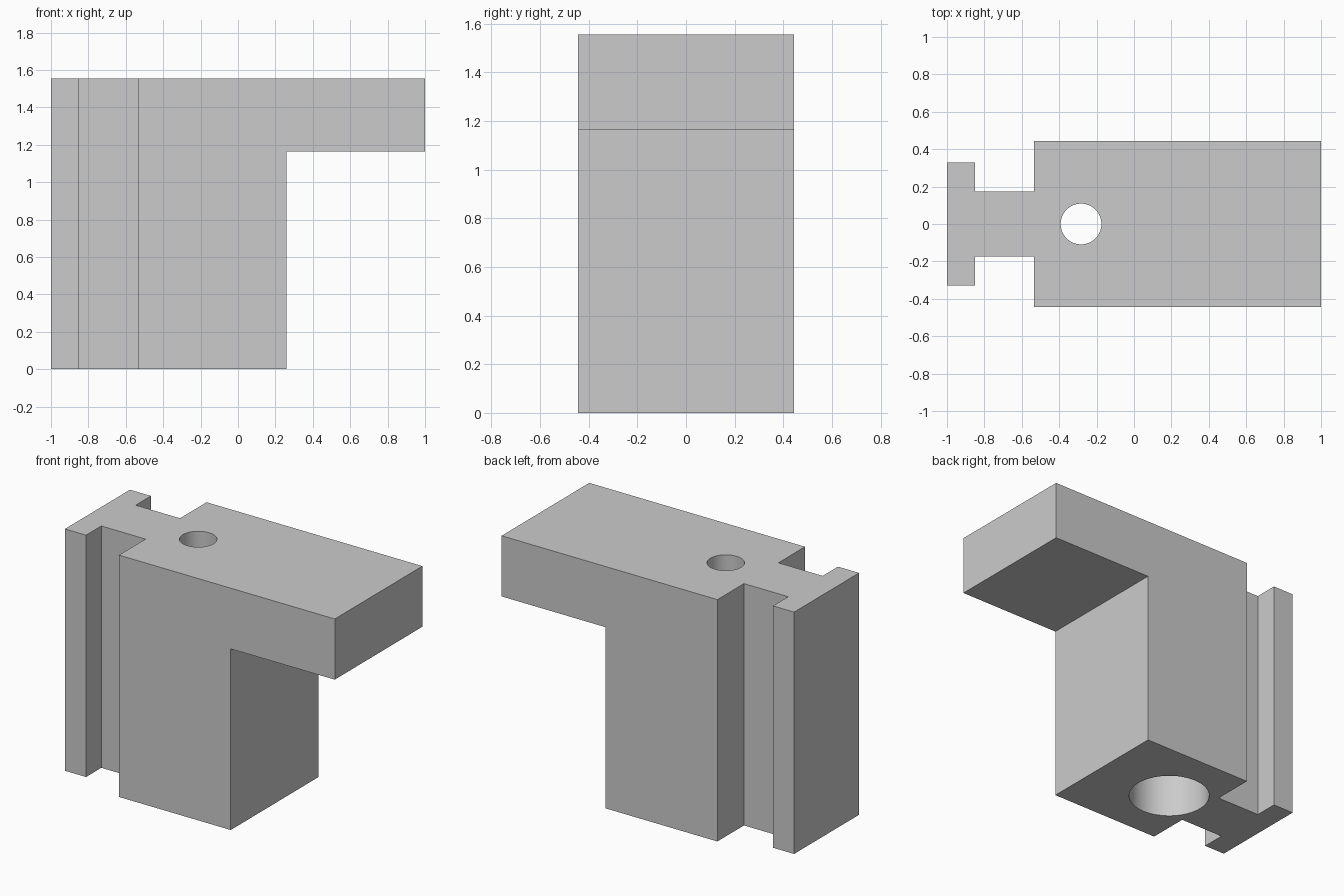
import bpy
import bmesh
import math
from mathutils import Vector

cube = bpy.data.objects.get("Cube")
if cube:
    bpy.data.objects.remove(cube, do_unlink=True)

HEIGHT, ARM_Z = 1.555, 1.165       # overall height, underside of the arm
COLUMN_X, ARM_X = 0.26, 1.0        # column face, end of the arm
HOLE_X = -0.283

grey = bpy.data.materials.new("plain_grey")
grey.use_nodes = True
colour = (0.6, 0.6, 0.6, 1)
grey.diffuse_color = colour
grey.node_tree.nodes["Principled BSDF"].inputs["Base Color"].default_value = colour


def add_object(name, bm):
    mesh = bpy.data.meshes.new(name)
    bmesh.ops.recalc_face_normals(bm, faces=bm.faces)
    bm.to_mesh(mesh)
    bm.free()
    mesh.materials.append(grey)
    obj = bpy.data.objects.new(name, mesh)
    bpy.context.collection.objects.link(obj)
    return obj


def extrude(bm, face, offset):
    """Extrude one face and return the new cap."""
    result = bmesh.ops.extrude_face_region(bm, geom=[face])["geom"]
    verts = [g for g in result if isinstance(g, bmesh.types.BMVert)]
    bmesh.ops.translate(bm, verts=verts, vec=offset)
    return next(g for g in result if isinstance(g, bmesh.types.BMFace))


# Column with T-shaped rail: half outline mirrored across y
half = [(-1, 0.33), (-0.85, 0.33), (-0.85, 0.175), (-0.535, 0.175),
        (-0.535, 0.445), (COLUMN_X, 0.445)]
outline = half + [(x, -y) for x, y in reversed(half)]
bm = bmesh.new()
base = bm.faces.new([bm.verts.new((x, y, 0)) for x, y in outline])
middle = extrude(bm, base, Vector((0, 0, ARM_Z)))
bottom = [bm.verts.new((x, y, 0)) for x, y in outline]
bm.faces.new(bottom)
bmesh.ops.remove_doubles(bm, verts=bm.verts, dist=1e-5)
extrude(bm, middle, Vector((0, 0, HEIGHT - ARM_Z)))
bmesh.ops.recalc_face_normals(bm, faces=bm.faces)

# Overhanging arm, pulled out of the upper column face
bm.faces.ensure_lookup_table()
side = max(bm.faces, key=lambda f: f.calc_center_median().x
           + f.calc_center_median().z * 0.01)
extrude(bm, side, Vector((ARM_X - COLUMN_X, 0, 0)))

# Remove any interior faces and merge coplanar ones
bmesh.ops.recalc_face_normals(bm, faces=bm.faces)
bmesh.ops.dissolve_limit(bm, angle_limit=math.radians(1),
                         verts=bm.verts, edges=bm.edges)
body = add_object("bracket_body", bm)


# Through hole and wide recess from below
def cut_hole(name, radius, z0, z1):
    bm = bmesh.new()
    bmesh.ops.create_cone(bm, cap_ends=True, segments=64, radius1=radius,
                          radius2=radius, depth=z1 - z0)
    bmesh.ops.translate(bm, verts=bm.verts, vec=(HOLE_X, 0, (z0 + z1) / 2))
    cutter = add_object(name, bm)
    cutter.hide_render = True
    mod = body.modifiers.new(name, 'BOOLEAN')
    mod.operation, mod.solver, mod.object = 'DIFFERENCE', 'EXACT', cutter
    bpy.context.view_layer.objects.active = body
    bpy.ops.object.modifier_apply(modifier=mod.name)
    bpy.data.objects.remove(cutter, do_unlink=True)


cut_hole("recess_cutter", 0.247, -0.2, ARM_Z)
cut_hole("bore_cutter", 0.109, 0.5, HEIGHT + 0.2)

bpy.ops.object.select_all(action='DESELECT')
body.select_set(True)
bpy.context.view_layer.objects.active = body
bpy.ops.object.shade_smooth_by_angle(angle=math.radians(30))
